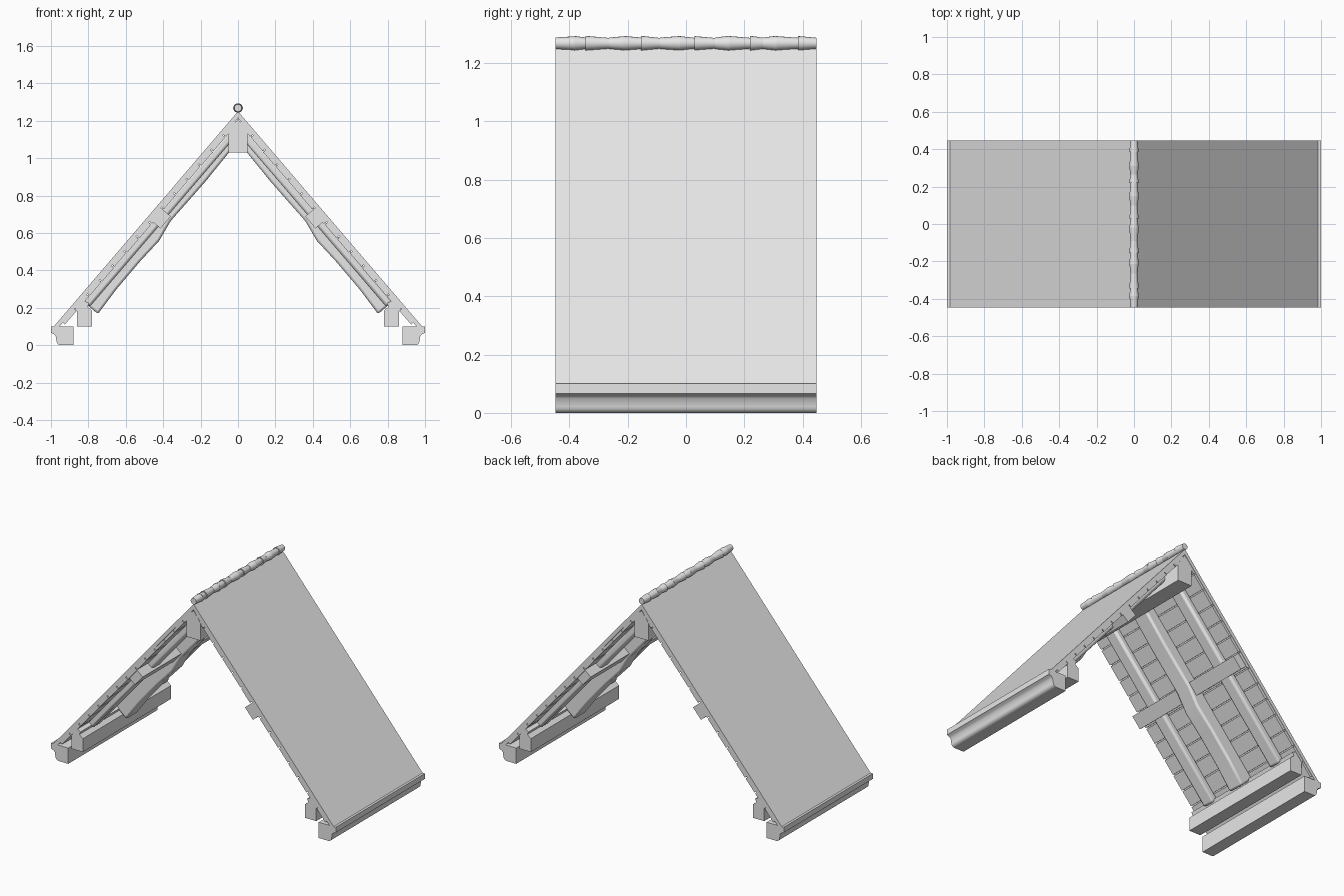
import bpy, bmesh, math, random
from mathutils import Vector

random.seed(4)
cube = bpy.data.objects.get("Cube")
if cube:
    bpy.data.objects.remove(cube, do_unlink=True)

grey = bpy.data.materials.new("plain_grey")
grey.use_nodes = True
grey.diffuse_color = (0.8, 0.8, 0.8, 1)
grey.node_tree.nodes["Principled BSDF"].inputs["Base Color"].default_value = (0.8, 0.8, 0.8, 1)

HALF = 0.447            # half the roof's depth
APEX, EAVE = Vector((0, 1.25)), Vector((0.985, 0.1))
DOWN = (EAVE - APEX).normalized()
INWARD = Vector((DOWN.y, -DOWN.x))
LENGTH = (EAVE - APEX).length


def slope(s, d):
    """Point s down the slope from the apex and d below its surface."""
    return tuple(APEX + DOWN * s + INWARD * d)


def finish(name, bm, mirror=False, bevel=0):
    bmesh.ops.recalc_face_normals(bm, faces=bm.faces)
    mesh = bpy.data.meshes.new(name)
    bm.to_mesh(mesh)
    bm.free()
    mesh.materials.append(grey)
    obj = bpy.data.objects.new(name, mesh)
    bpy.context.collection.objects.link(obj)
    if bevel:
        mod = obj.modifiers.new("Worn edges", "BEVEL")
        mod.width, mod.segments = bevel, 2
    if mirror:
        obj.modifiers.new("Other side", "MIRROR")
    return obj


def add_prism(bm, points, y0, y1):
    face = bm.faces.new([bm.verts.new((x, y0, z)) for x, z in points])
    new = bmesh.ops.extrude_face_region(bm, geom=[face])["geom"]
    verts = [v for v in new if isinstance(v, bmesh.types.BMVert)]
    bmesh.ops.translate(bm, verts=verts, vec=(0, y1 - y0, 0))


def prism(name, points, y0=-HALF, y1=HALF, **options):
    bm = bmesh.new()
    add_prism(bm, points, y0, y1)
    return finish(name, bm, **options)


def slope_box(s0, s1, d0, d1):
    return [slope(s0, d0), slope(s1, d0), slope(s1, d1), slope(s0, d1)]


def smooth(obj):
    bpy.ops.object.select_all(action="DESELECT")
    obj.select_set(True)
    bpy.context.view_layer.objects.active = obj
    bpy.ops.object.shade_smooth_by_angle(angle=math.radians(40))


# Roof covering
prism("roof_sheet", [tuple(APEX), tuple(EAVE), (0.955, 0.1), (0, 1.215)], mirror=True)

# Lining boards with narrow gaps
bm = bmesh.new()
count, start, end = 14, 0.05, LENGTH - 0.04
pitch = (end - start) / count
for i in range(count):
    s = start + i * pitch
    depth = 0.04 + random.uniform(-0.002, 0.002)
    add_prism(bm, slope_box(s, s + pitch - 0.007, 0.018, depth), -HALF + 0.002, HALF - 0.002)
finish("lining_boards", bm, mirror=True)

# Slender outer rafters
bm = bmesh.new()
for y in (-0.29, 0.29):
    add_prism(bm, slope_box(0.1, 1.31, 0.03, 0.078), y - 0.042, y + 0.042)
smooth(finish("side_rafters", bm, mirror=True, bevel=0.014))

# Heavy middle rafter with an uneven underside
underside = [(1.31, 0.136), (1.15, 0.125), (0.95, 0.124), (0.8, 0.13),
             (0.68, 0.108), (0.4, 0.112), (0.1, 0.104)]
outline = [slope(0.1, 0.03), slope(1.31, 0.03)] + [slope(s, d) for s, d in underside]
smooth(prism("middle_rafter", outline, -0.055, 0.055, mirror=True, bevel=0.012))

# Cross timbers
prism("middle_purlin", slope_box(0.66, 0.745, 0.03, 0.092), -HALF + 0.004, HALF - 0.004, mirror=True)
prism("ridge_beam", [(-0.05, 1.03), (0.05, 1.03), (0.05, 1.14), (0, 1.21), (-0.05, 1.14)],
      -HALF + 0.001, HALF - 0.001)
prism("lower_purlin", [(0.78, 0.1), (0.86, 0.1), (0.86, 0.18), (0.872, 0.192), (0.83, 0.24),
                       (0.795, 0.225), (0.805, 0.205), (0.78, 0.185)],
      -HALF + 0.004, HALF - 0.004, mirror=True)

# Eave beam with a rounded outer moulding
curve = [(0.97 - 0.022 * (1 - math.cos(a)), 0.022 - 0.022 * math.sin(a))
         for a in [math.pi / 2 * i / 4 for i in range(4, -1, -1)]]
cove = [(0.975, 0.05), (0.984, 0.058), (1.0, 0.066)]
smooth(prism("eave_beam", [(0.88, 0.1), (0.88, 0.0)] + curve + cove + [(1.0, 0.1)], mirror=True))

# Ridge tiles, tapered and overlapping
joints = [-0.447, -0.385, -0.345, -0.265, -0.215, -0.155, -0.09, -0.02,
          0.03, 0.1, 0.15, 0.22, 0.265, 0.31, 0.385, 0.447]
bm = bmesh.new()
for i, (y0, y1) in enumerate(zip(joints, joints[1:])):
    wide, narrow = random.uniform(0.023, 0.026), random.uniform(0.018, 0.02)
    r0, r1 = (wide, narrow) if i % 3 else (narrow, wide)
    tile = bmesh.ops.create_cone(bm, cap_ends=True, segments=16, radius1=r0, radius2=r1, depth=y1 - y0)
    for v in tile["verts"]:
        x, y, z = v.co
        v.co = (x, (y0 + y1) / 2 + z, 1.268 + y)
smooth(finish("ridge_tiles", bm))
